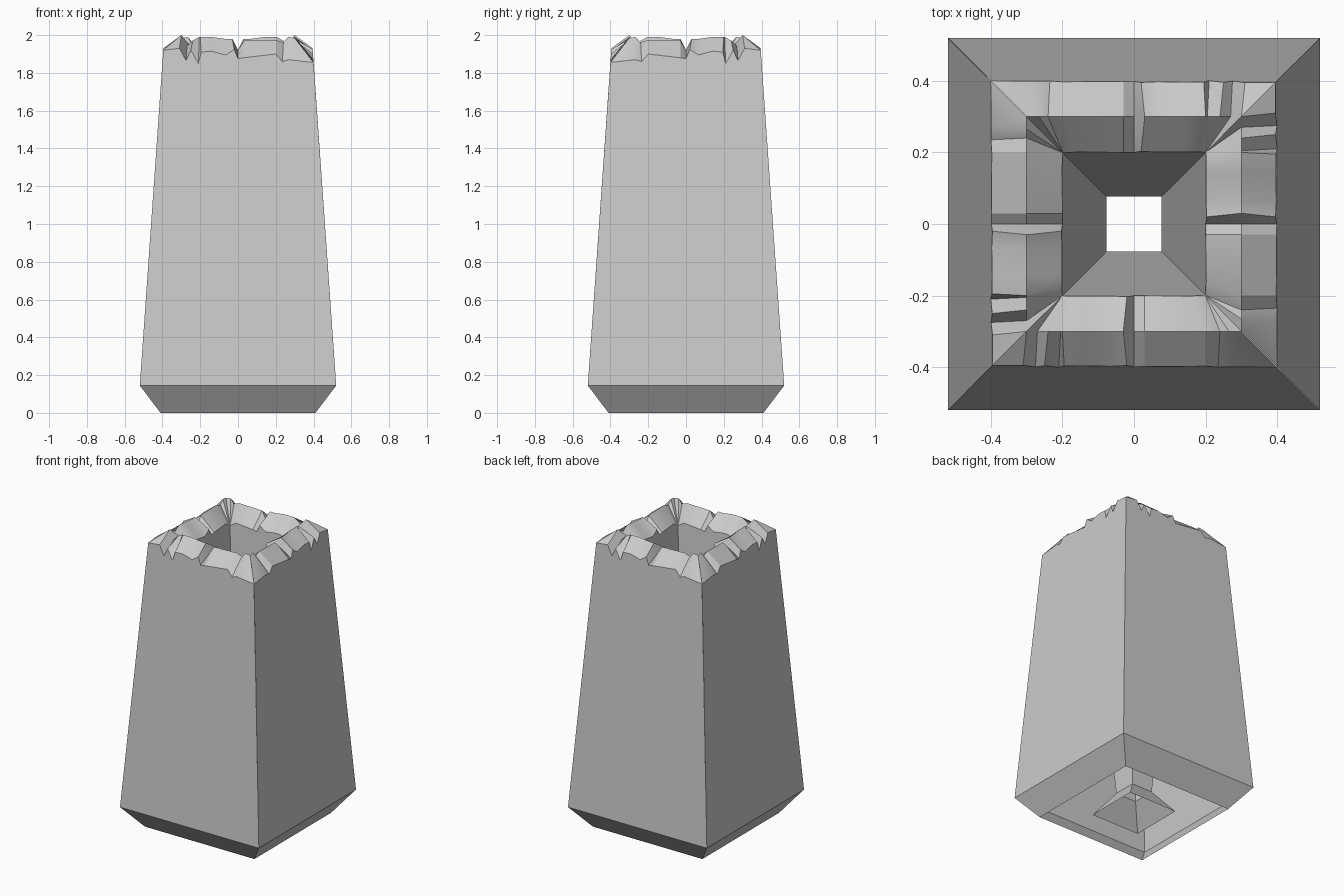
import bpy, bmesh
from mathutils import Vector

cube = bpy.data.objects.get("Cube")
if cube:
    bpy.data.objects.remove(cube)

JOINT = 0.145                      # height where both walls turn to their foot

# Half widths of the outer wall and of the inner shaft at a height
def outer_half(z):
    return 0.52 - (z - JOINT) * 0.07

def inner_half(z):
    return 0.077 + (z - JOINT) * 0.071

def clamp(s, h):
    return max(-h, min(h, s))

# Broken rim, one side: along and height of outer edge, ridge, inner edge
RIM = [
    (-0.40, 1.92, -0.30, 2.00, -0.21, 1.88),
    (-0.31, 1.93, -0.30, 2.00, -0.21, 1.88),
    (-0.275, 1.865, -0.27, 1.94, -0.21, 1.88),
    (-0.25, 1.92, -0.24, 1.97, -0.21, 1.88),
    (-0.21, 1.85, -0.205, 1.99, -0.21, 1.88),
    (-0.195, 1.91, -0.20, 1.99, -0.18, 1.90),
    (-0.14, 1.915, -0.14, 1.99, -0.14, 1.90),
    (-0.065, 1.895, -0.065, 1.98, -0.065, 1.89),
    (-0.02, 1.925, -0.03, 1.98, -0.02, 1.92),
    (0.00, 1.875, 0.00, 1.92, 0.00, 1.875),
    (0.03, 1.88, 0.03, 1.97, 0.03, 1.88),
    (0.20, 1.90, 0.20, 1.975, 0.16, 1.89),
    (0.235, 1.86, 0.24, 1.96, 0.21, 1.86),
    (0.27, 1.87, 0.265, 1.99, 0.21, 1.86),
    (0.40, 1.855, 0.30, 1.985, 0.21, 1.86),
]

# The front side is repeated by a diagonal mirror and a half turn
SIDES = [
    lambda x, y: (x, y),
    lambda x, y: (-y, -x),
    lambda x, y: (-x, -y),
    lambda x, y: (y, x),
]

bm = bmesh.new()
cache = {}

def vert(place, x, y, z):
    px, py = place(x, y)
    key = (round(px, 4), round(py, 4), round(z, 4))
    if key not in cache:
        cache[key] = bm.verts.new(Vector((px, py, z)))
    return cache[key]

def face(verts):
    unique = list(dict.fromkeys(verts))
    if len(unique) > 2:
        bm.faces.new(unique)

for place in SIDES:
    outer, ridge, inner = [], [], []
    for so, zo, sr, zr, si, zi in RIM:
        ho, hi = outer_half(zo), inner_half(zi)
        outer.append(vert(place, clamp(so, ho), -ho, zo))
        ridge.append(vert(place, sr, -0.30, zr))
        inner.append(vert(place, clamp(si, hi), -hi, zi))
    # Broken rim slopes
    for i in range(len(RIM) - 1):
        face([outer[i], outer[i + 1], ridge[i + 1], ridge[i]])
        face([ridge[i], ridge[i + 1], inner[i + 1], inner[i]])

    def level(half, z):
        return [vert(place, -half, -half, z), vert(place, half, -half, z)]

    # Outer wall and its chamfered foot, then the shaft and its flared foot
    for top, joint, foot in ((outer, 0.52, 0.41), (inner, 0.077, 0.18)):
        a, b = level(joint, JOINT)
        c, d = level(foot, 0)
        face([a, b] + top[::-1])
        face([c, d, b, a])

# Make the outer skin face outward
bmesh.ops.recalc_face_normals(bm, faces=bm.faces)
bm.faces.ensure_lookup_table()
widest = max(bm.faces, key=lambda f: f.calc_area())
widest.normal_update()
centre = widest.calc_center_median()
if widest.normal.x * centre.x + widest.normal.y * centre.y < 0:
    bmesh.ops.reverse_faces(bm, faces=bm.faces)

mesh = bpy.data.meshes.new("broken_hollow_pillar")
bm.to_mesh(mesh)
bm.free()
pillar = bpy.data.objects.new("broken_hollow_pillar", mesh)
bpy.context.collection.objects.link(pillar)

# Plain stone colour
stone = bpy.data.materials.new("light_grey_stone")
stone.use_nodes = True
colour = (0.6, 0.6, 0.6, 1)
stone.diffuse_color = colour
stone.node_tree.nodes["Principled BSDF"].inputs["Base Color"].default_value = colour
mesh.materials.append(stone)

bpy.ops.object.select_all(action="DESELECT")
pillar.select_set(True)
bpy.context.view_layer.objects.active = pillar
bpy.ops.object.shade_smooth_by_angle(angle=0.5)
